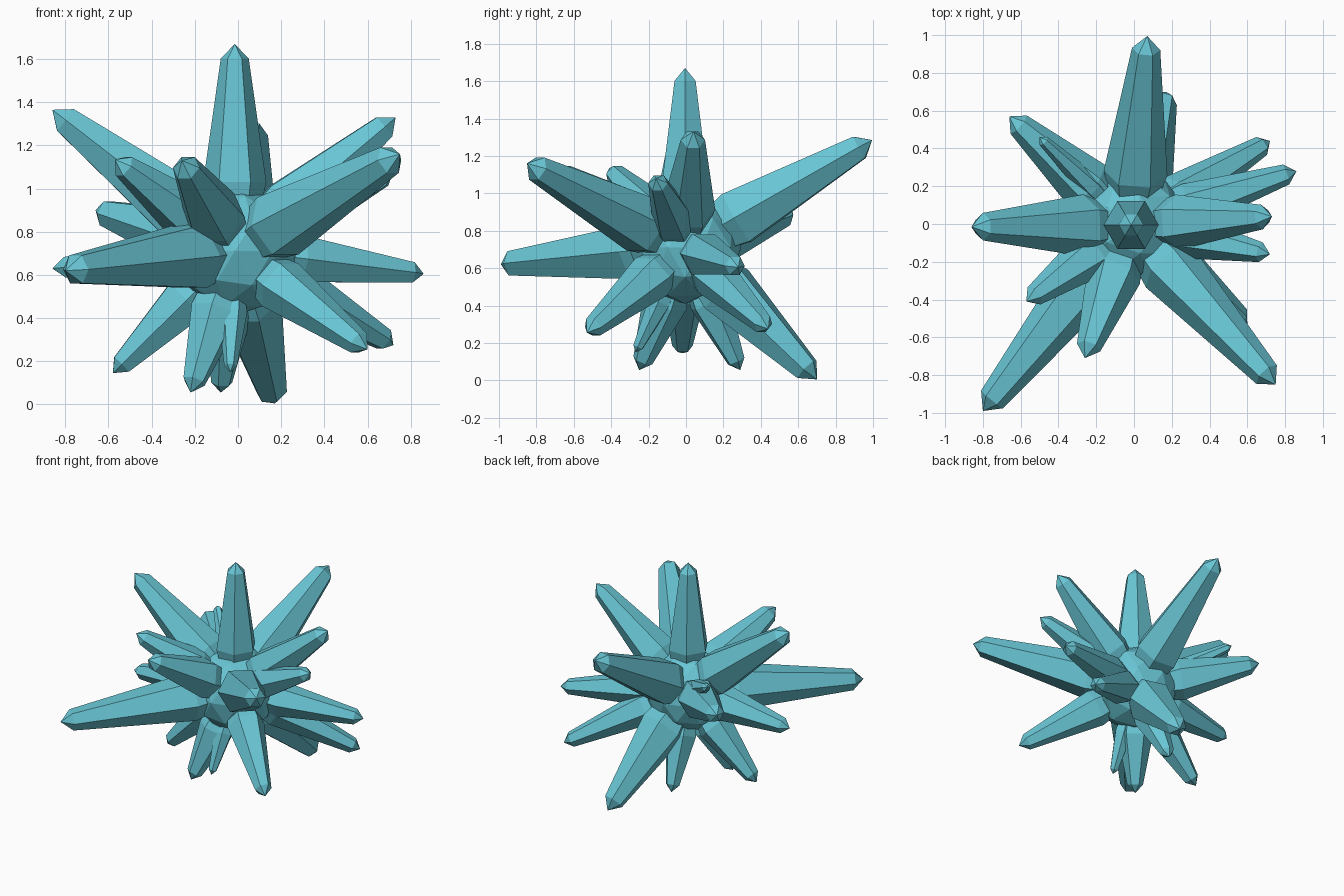
import bpy, bmesh
from math import cos, sin, tau
from mathutils import Vector

if "Cube" in bpy.data.objects:
    bpy.data.objects.remove(bpy.data.objects["Cube"])

C = Vector((-0.015, -0.005, 0.71))
mat = bpy.data.materials.new("crystal_teal")
mat.diffuse_color = (0.14, 0.56, 0.66, 1)
mat.use_nodes = True
mat.node_tree.nodes["Principled BSDF"].inputs["Base Color"].default_value = mat.diffuse_color


def finish(bm, name):
    bmesh.ops.recalc_face_normals(bm, faces=bm.faces)
    me = bpy.data.meshes.new(name)
    bm.to_mesh(me)
    bm.free()
    me.materials.append(mat)
    ob = bpy.data.objects.new(name, me)
    bpy.context.collection.objects.link(ob)


# faceted core
bm = bmesh.new()
bmesh.ops.create_icosphere(bm, subdivisions=2, radius=0.3)
bmesh.ops.translate(bm, verts=bm.verts, vec=C)
finish(bm, "core")


# six-sided crystal: narrow root, widest at the core surface, short pointed tip
def spike(name, apex, r, sides=6):
    d = Vector(apex) - C
    length = d.length
    q = d.to_track_quat('Z', 'Y')
    bm = bmesh.new()
    rings = []
    for dist, rad in ((0.1, r * 1.5), (0.32, r * 2.25), (length - r * 1.05, r)):
        rings.append([bm.verts.new(C + q @ Vector((rad * cos(tau * i / sides),
                                                   rad * sin(tau * i / sides), dist)))
                      for i in range(sides)])
    tip = bm.verts.new(apex)
    bm.faces.new(rings[0])
    for i in range(sides):
        j = (i + 1) % sides
        for a, b in zip(rings, rings[1:]):
            bm.faces.new((a[i], a[j], b[j], b[i]))
        bm.faces.new((rings[-1][i], rings[-1][j], tip))
    finish(bm, name)


# apex position and tip radius of every crystal
spikes = [
    ((-0.015, -0.005, 1.67), .065), ((-0.86, -0.015, 1.365), .073),
    ((0.73, 0.04, 1.33), .065), ((0.75, -0.85, 1.16), .073),
    ((-0.57, -0.41, 1.135), .057), ((-0.26, -0.71, 1.13), .065),
    ((-0.66, 0.57, 0.90), .065), ((-0.86, -0.02, 0.63), .055),
    ((-0.80, -0.99, 0.62), .075), ((0.86, 0.28, 0.605), .055),
    ((0.72, 0.44, 0.275), .055), ((0.60, -0.53, 0.255), .058),
    ((-0.58, -0.02, 0.145), .055), ((-0.22, -0.25, 0.055), .055),
    ((-0.08, 0.29, 0.055), .05), ((0.17, 0.70, 0.005), .073),
    ((0.07, 0.995, 1.285), .075), ((0.72, -0.16, 1.08), .053),
    ((-0.50, 0.46, 1.03), .03), ((-0.035, -0.27, 0.15), .03),
]
for n, (apex, r) in enumerate(spikes):
    spike(f"crystal_spike_{n + 1:02d}", apex, r)
